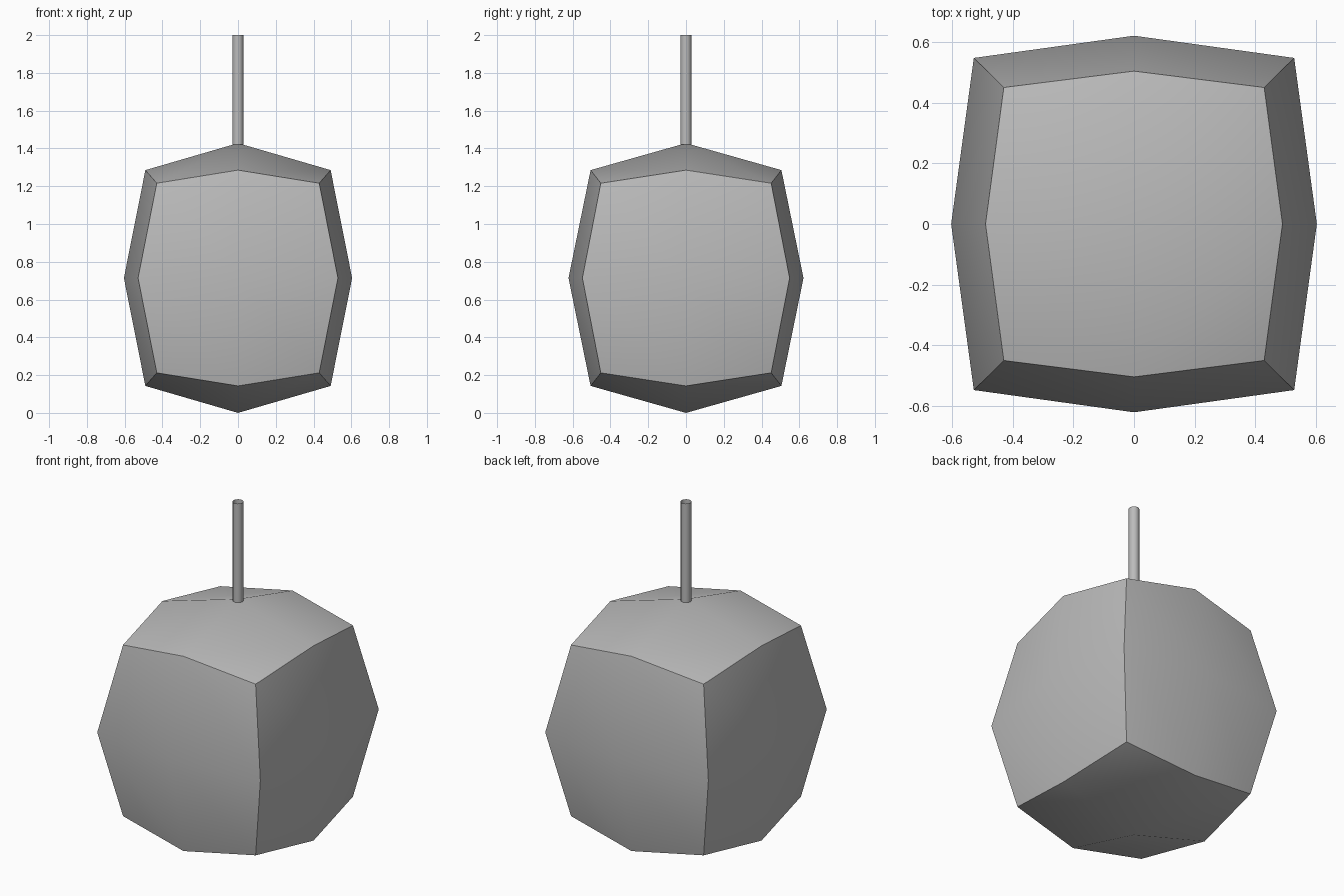
import bpy
import bmesh
from math import radians
from mathutils import Vector

cube = bpy.data.objects.get("Cube")
if cube:
    bpy.data.objects.remove(cube, do_unlink=True)


def flat_material(name, color):
    mat = bpy.data.materials.new(name)
    mat.use_nodes = True
    mat.diffuse_color = color
    mat.node_tree.nodes["Principled BSDF"].inputs["Base Color"].default_value = color
    return mat


def finish(bm, name, mat, angle):
    mesh = bpy.data.meshes.new(name)
    bm.to_mesh(mesh)
    bm.free()
    mesh.materials.append(mat)
    obj = bpy.data.objects.new(name, mesh)
    bpy.context.collection.objects.link(obj)
    bpy.ops.object.select_all(action="DESELECT")
    obj.select_set(True)
    bpy.context.view_layer.objects.active = obj
    bpy.ops.object.shade_smooth_by_angle(angle=radians(angle))
    return obj


grey = flat_material("plain grey", (0.5, 0.5, 0.5, 1))

# Bulging body: a once-divided cube whose edge and face centres swell outwards
half_size = Vector((0.604, 0.622, 0.714))
swell = {1: Vector((1, 1, 1)),
         2: Vector((0.81, 0.81, 0.80)),
         3: Vector((0.712, 0.725, 0.703))}
edge_scale = {0: (1, 0.883, 0.887), 1: (0.813, 1, 0.80), 2: (0.876, 0.882, 1)}

bm = bmesh.new()
bmesh.ops.create_cube(bm, size=2)
bmesh.ops.subdivide_edges(bm, edges=bm.edges[:], cuts=1, use_grid_fill=True)
for v in bm.verts:
    on_axes = [i for i in range(3) if abs(v.co[i]) > 0.5]
    factor = swell[len(on_axes)]
    if len(on_axes) == 2:
        # The free axis decides which edge family the point belongs to
        free = ({0, 1, 2} - set(on_axes)).pop()
        factor = {0: Vector((1, 0.812, 0.80)),
                  1: Vector((0.812, 1, 0.80)),
                  2: Vector((0.876, 0.882, 1))}[free]
    v.co = Vector(a * b * c for a, b, c in zip(v.co, factor, half_size))
    v.co.z += half_size.z
bmesh.ops.recalc_face_normals(bm, faces=bm.faces[:])
finish(bm, "body", grey, 50)

# Thin open tube standing on the top of the body
bm = bmesh.new()
bmesh.ops.create_cone(bm, cap_ends=False, segments=12,
                      radius1=0.029, radius2=0.029, depth=0.58)
bmesh.ops.translate(bm, verts=bm.verts[:], vec=(0, 0, 1.71))
finish(bm, "stem", grey, 50)
